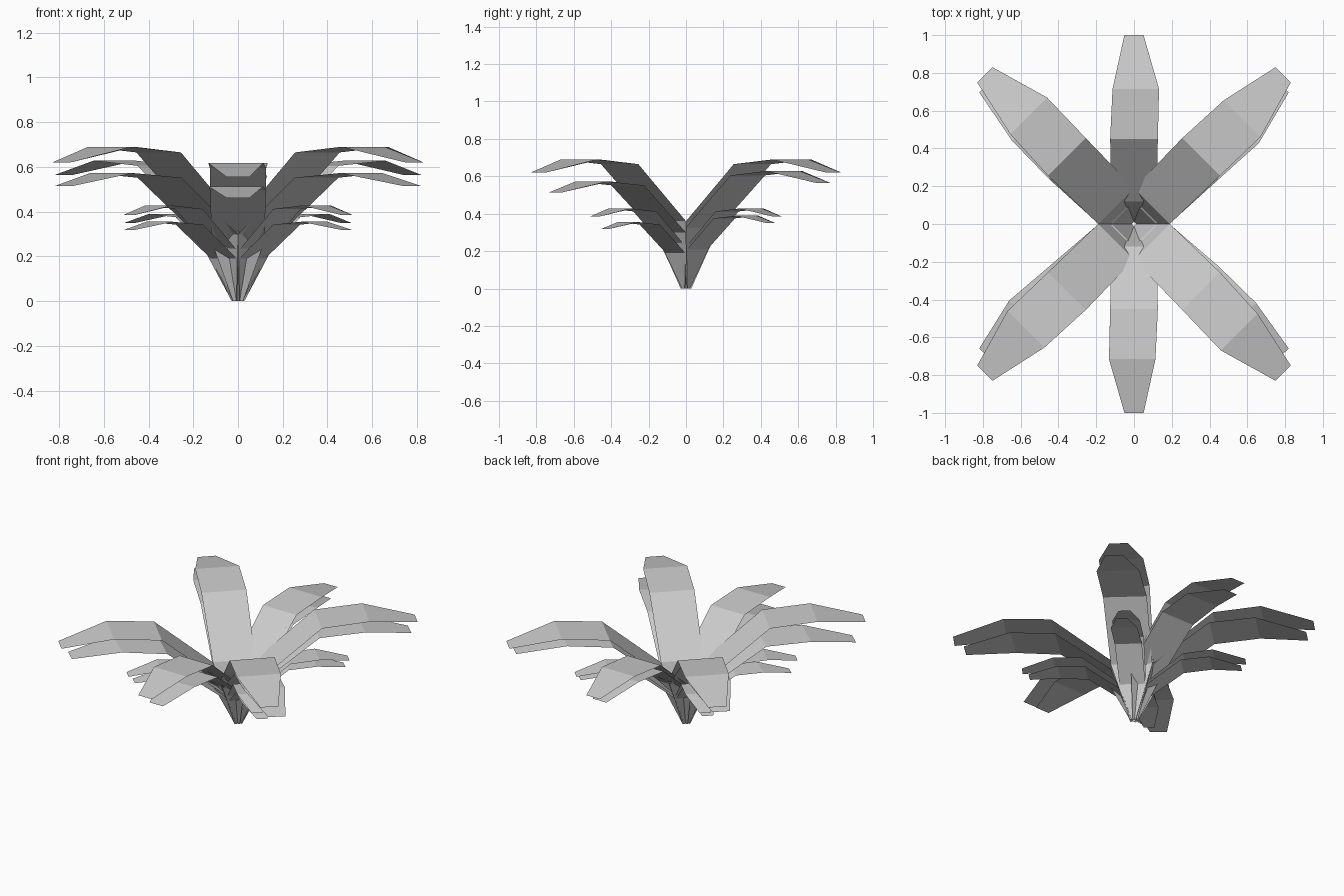
import bpy
import math
from mathutils import Matrix, Vector

cube = bpy.data.objects.get("Cube")
if cube:
    bpy.data.objects.remove(cube)

grey = bpy.data.materials.new("pale_grey")
grey.use_nodes = True
colour = (0.6, 0.6, 0.6, 1)
grey.diffuse_color = colour
grey.node_tree.nodes["Principled BSDF"].inputs["Base Color"].default_value = colour

# Leaf stations: distance outward, height, clockwise side, other side
STATIONS = [
    (0.015, 0.0, 0.025, 0.025),
    (0.134, 0.36, 0.134, 0.134),
    (0.502, 0.665, 0.141, 0.141),
    (0.799, 0.69, 0.148, 0.127),
    (1.117, 0.62, 0.057, 0.057),
]


def leaf(name, angle, size, squash=(1, 1, 1)):
    """A bent flat strip growing from the root towards an angle."""
    place = (Matrix.Diagonal((*squash, 1))
             @ Matrix.Rotation(math.radians(angle), 4, "Z")
             @ Matrix.Scale(size, 4))
    verts = []
    for out, height, right, left in STATIONS:
        verts.append(place @ Vector((out, -right, height)))
        verts.append(place @ Vector((out, left, height)))
    faces = [(i, i + 2, i + 3, i + 1) for i in range(0, len(verts) - 2, 2)]
    mesh = bpy.data.meshes.new(name)
    mesh.from_pydata(verts, [], faces)
    mesh.materials.append(grey)
    obj = bpy.data.objects.new(name, mesh)
    bpy.context.collection.objects.link(obj)


# Each direction has an upper leaf and a flatter one below it
def leaf_pair(name, angle, size):
    front = math.sin(math.radians(angle)) < 0
    leaf("upper_" + name, angle, size)
    leaf("lower_" + name, angle, size,
         (0.987, 0.88, 0.83) if front else (0.987, 0.93, 0.91))


# Large and small diagonal leaves
for side, angle in (("back_left", 45), ("back_right", 135),
                    ("front_right", 225), ("front_left", 315)):
    leaf_pair("large_leaf_" + side, angle, 1.0)
    leaf_pair("small_leaf_" + side, angle, 0.62)

# Front and back leaves
for side, angle in (("back", 90), ("front", 270)):
    leaf_pair("middle_leaf_" + side, angle, 0.895)
